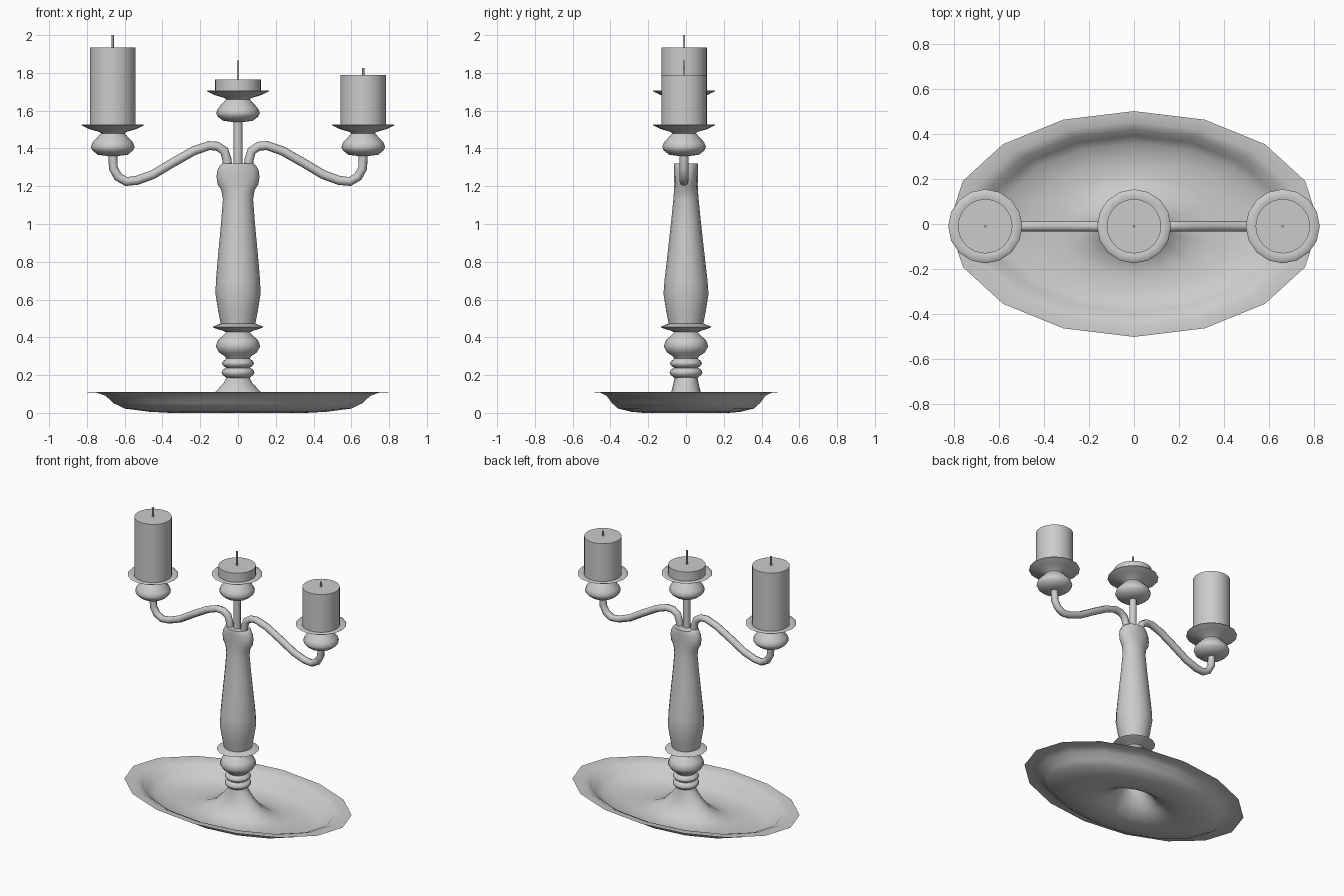
import bpy, bmesh, math

if "Cube" in bpy.data.objects:
    bpy.data.objects.remove(bpy.data.objects["Cube"])

Y = -0.01          # candles and arms sit slightly forward
ARM_X = 0.663


def smooth(obj, angle=40):
    bpy.ops.object.select_all(action='DESELECT')
    obj.select_set(True)
    bpy.context.view_layer.objects.active = obj
    bpy.ops.object.shade_smooth_by_angle(angle=math.radians(angle))


def loft(name, rings, sides=16, at=(0, 0, 0), cap_start=True, cap_end=True, angle=40):
    """Skin elliptical rings given as (rx, ry, z)."""
    bm = bmesh.new()
    loops = []
    for rx, ry, z in rings:
        loops.append([bm.verts.new((rx * math.cos(t), ry * math.sin(t), z))
                      for t in (2 * math.pi * i / sides for i in range(sides))])
    for a, b in zip(loops, loops[1:]):
        for i in range(sides):
            j = (i + 1) % sides
            bm.faces.new((a[i], a[j], b[j], b[i]))
    if cap_start:
        bm.faces.new(loops[0][::-1])
    if cap_end:
        bm.faces.new(loops[-1])
    mesh = bpy.data.meshes.new(name)
    bm.to_mesh(mesh)
    bm.free()
    obj = bpy.data.objects.new(name, mesh)
    bpy.context.collection.objects.link(obj)
    obj.location = at
    smooth(obj, angle)
    return obj


def lathe(name, profile, **kw):
    return loft(name, [(r, r, z) for r, z in profile], **kw)


def tube(name, points, radius):
    curve = bpy.data.curves.new(name, 'CURVE')
    curve.dimensions = '3D'
    curve.bevel_depth = radius
    curve.bevel_resolution = 2
    curve.use_fill_caps = True
    spline = curve.splines.new('POLY')
    spline.points.add(len(points) - 1)
    for p, (x, z) in zip(spline.points, points):
        p.co = (x, Y, z, 1)
    obj = bpy.data.objects.new(name, curve)
    bpy.context.collection.objects.link(obj)
    bpy.ops.object.select_all(action='DESELECT')
    obj.select_set(True)
    bpy.context.view_layer.objects.active = obj
    bpy.ops.object.convert(target='MESH')
    smooth(bpy.context.object, 60)


# Oval dish: one open sheet rising into a hollow foot in the middle
loft("oval_dish", [
    (0.825, 0.503, 0.11), (0.75, 0.455, 0.108), (0.70, 0.42, 0.09), (0.66, 0.392, 0.052),
    (0.60, 0.36, 0.023), (0.47, 0.29, 0.006), (0.36, 0.225, 0.0), (0.26, 0.165, 0.015),
    (0.175, 0.11, 0.055), (0.12, 0.078, 0.11), (0.075, 0.066, 0.16), (0.06, 0.06, 0.19),
], cap_start=False, cap_end=False, angle=80)

# Turned rings, bulb and collar
lathe("turned_base", [
    (0.06, 0.185), (0.08, 0.20), (0.087, 0.214), (0.08, 0.229), (0.062, 0.238),
    (0.078, 0.25), (0.086, 0.262), (0.078, 0.275), (0.062, 0.287), (0.07, 0.30),
    (0.10, 0.32), (0.118, 0.352), (0.106, 0.385), (0.072, 0.415), (0.062, 0.427),
    (0.08, 0.435), (0.12, 0.447), (0.137, 0.455), (0.12, 0.462), (0.085, 0.475),
], angle=75)

# Column with a flattened top
loft("column", [
    (0.09, 0.09, 0.465), (0.105, 0.105, 0.54), (0.119, 0.119, 0.63), (0.117, 0.114, 0.70),
    (0.106, 0.099, 0.83), (0.09, 0.08, 1.0), (0.08, 0.067, 1.13), (0.088, 0.063, 1.18),
    (0.108, 0.062, 1.21), (0.114, 0.063, 1.25), (0.109, 0.064, 1.285), (0.095, 0.064, 1.31),
    (0.083, 0.063, 1.32),
], angle=50)

# Centre rod and mirrored arms
tube("centre_rod", [(0, 1.30), (0, 1.56)], 0.024)
ARM = [(0.055, 1.30), (0.058, 1.34), (0.073, 1.388), (0.11, 1.412), (0.155, 1.415),
       (0.235, 1.387), (0.345, 1.325), (0.45, 1.262), (0.535, 1.231), (0.592, 1.225),
       (0.635, 1.25), (0.66, 1.295), (0.663, 1.375)]
for side, s in (("left", -1), ("right", 1)):
    tube(side + "_arm", [(s * x, z) for x, z in ARM], 0.024)

# Cup with drip pan, candle and wick on each branch
CUP = [(0.03, -0.165), (0.08, -0.158), (0.108, -0.135), (0.116, -0.117), (0.106, -0.092),
       (0.078, -0.062), (0.063, -0.045), (0.07, -0.038), (0.125, -0.022), (0.165, -0.002),
       (0.163, 0.002), (0.13, -0.004), (0.10, -0.006)]
for side, x, z, top, wick in (("left", -ARM_X, 1.525, 1.935, 2.0),
                              ("centre", 0, 1.705, 1.765, 1.865),
                              ("right", ARM_X, 1.525, 1.79, 1.825)):
    lathe(side + "_cup", CUP, at=(x, Y, z), angle=75)
    lathe(side + "_candle", [(0.121, z - 0.006), (0.121, top)], sides=32, at=(x, Y, 0))
    lathe(side + "_wick", [(0.006, top - 0.01), (0.006, wick)], sides=8, at=(x, Y, 0), angle=60)
